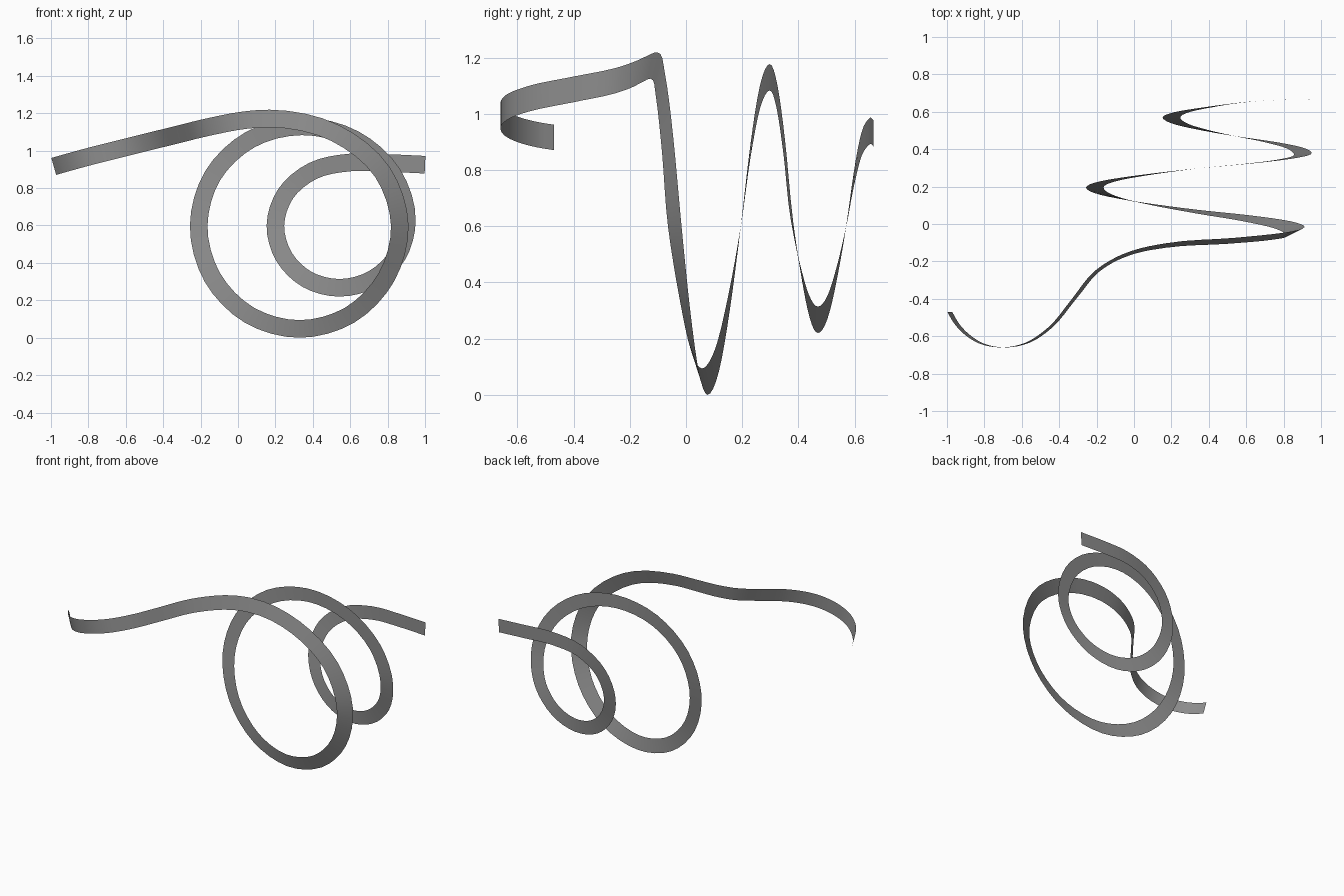
import bpy, bmesh, math
from mathutils import Vector

if "Cube" in bpy.data.objects:
    bpy.data.objects.remove(bpy.data.objects["Cube"])

HALF = 0.047   # half the ribbon width

# knots: x, y, z of the centre line, plus y-tilt of the outer edge
# lead-in tail
knots = [(-.985, -.47, .916, 0), (-.95, -.53, .926, 0), (-.9, -.585, .94, 0),
         (-.82, -.637, .962, 0), (-.7, -.66, .993, 0), (-.57, -.635, 1.025, 0),
         (-.45, -.555, 1.055, 0), (-.32, -.40, 1.087, 0), (-.2, -.255, 1.117, .003),
         (-.1, -.19, 1.139, .005), (0, -.15, 1.158, .008)]

# extremes of the spiral: top, right, bottom, left, top ...
ext = [(.17, -.115, 1.172, .012), (.865, -.04, .6, .024), (.33, .067, .047, .01),
       (-.21, .195, .6, 0), (.34, .297, 1.13, 0), (.903, .377, .62, .004),
       (.54, .47, .267, 0), (.2, .57, .6, 0), (.6, .652, .937, 0)]

# fill each quarter with points on an ellipse
for i in range(len(ext) - 1):
    a, b = ext[i], ext[i + 1]
    for k in range(3):
        t = k / 3
        s, c = math.sin(t * math.pi / 2), 1 - math.cos(t * math.pi / 2)
        fx, fz = (s, c) if i % 2 == 0 else (c, s)
        f = (fx, t, fz, t)
        knots.append(tuple(a[j] + (b[j] - a[j]) * f[j] for j in range(4)))

# lead-out tail
knots += [ext[-1], (.8, .664, .934, 0), (1.0, .668, .925, 0)]
knots = [Vector(k) for k in knots]


def smooth_path(pts, steps):
    """Chord-weighted spline through the knots, returns (point, tangent) pairs."""
    p = [2 * pts[0] - pts[1]] + pts + [2 * pts[-1] - pts[-2]]
    h = [(p[i + 1] - p[i]).length for i in range(len(p) - 1)]
    slope = [None] + [((p[i] - p[i-1]) * (h[i] / h[i-1]) + (p[i+1] - p[i]) * (h[i-1] / h[i]))
                      / (h[i-1] + h[i]) for i in range(1, len(p) - 1)]
    out = []
    for i in range(1, len(p) - 2):
        a, b = p[i], p[i + 1]
        m, n = slope[i] * h[i], slope[i + 1] * h[i]
        last = i == len(p) - 3
        for k in range(steps + (1 if last else 0)):
            t = k / steps
            pos = (a * (2*t**3 - 3*t**2 + 1) + m * (t**3 - 2*t**2 + t)
                   + b * (3*t**2 - 2*t**3) + n * (t**3 - t**2))
            tan = (a * (6*t*t - 6*t) + m * (3*t*t - 4*t + 1)
                   + b * (6*t - 6*t*t) + n * (3*t*t - 2*t))
            out.append((pos, tan))
    return out


# ribbon: flat strip facing the front along the path
bm = bmesh.new()
prev = None
for pos, tan in smooth_path(knots, 4):
    l = math.hypot(tan[0], tan[2])
    side = Vector((-tan[2] / l * HALF, pos[3], tan[0] / l * HALF))
    centre = Vector(pos[:3])
    row = [bm.verts.new(centre - side), bm.verts.new(centre + side)]
    if prev:
        bm.faces.new((prev[0], row[0], row[1], prev[1]))
    prev = row
for f in bm.faces:
    f.smooth = True
me = bpy.data.meshes.new("spiral_ribbon")
bm.to_mesh(me)
bm.free()

# dark grey
grey = bpy.data.materials.new("dark_grey")
grey.diffuse_color = (.27, .27, .27, 1)
grey.use_nodes = True
grey.node_tree.nodes["Principled BSDF"].inputs["Base Color"].default_value = grey.diffuse_color
me.materials.append(grey)

ribbon = bpy.data.objects.new("spiral_ribbon", me)
bpy.context.collection.objects.link(ribbon)
